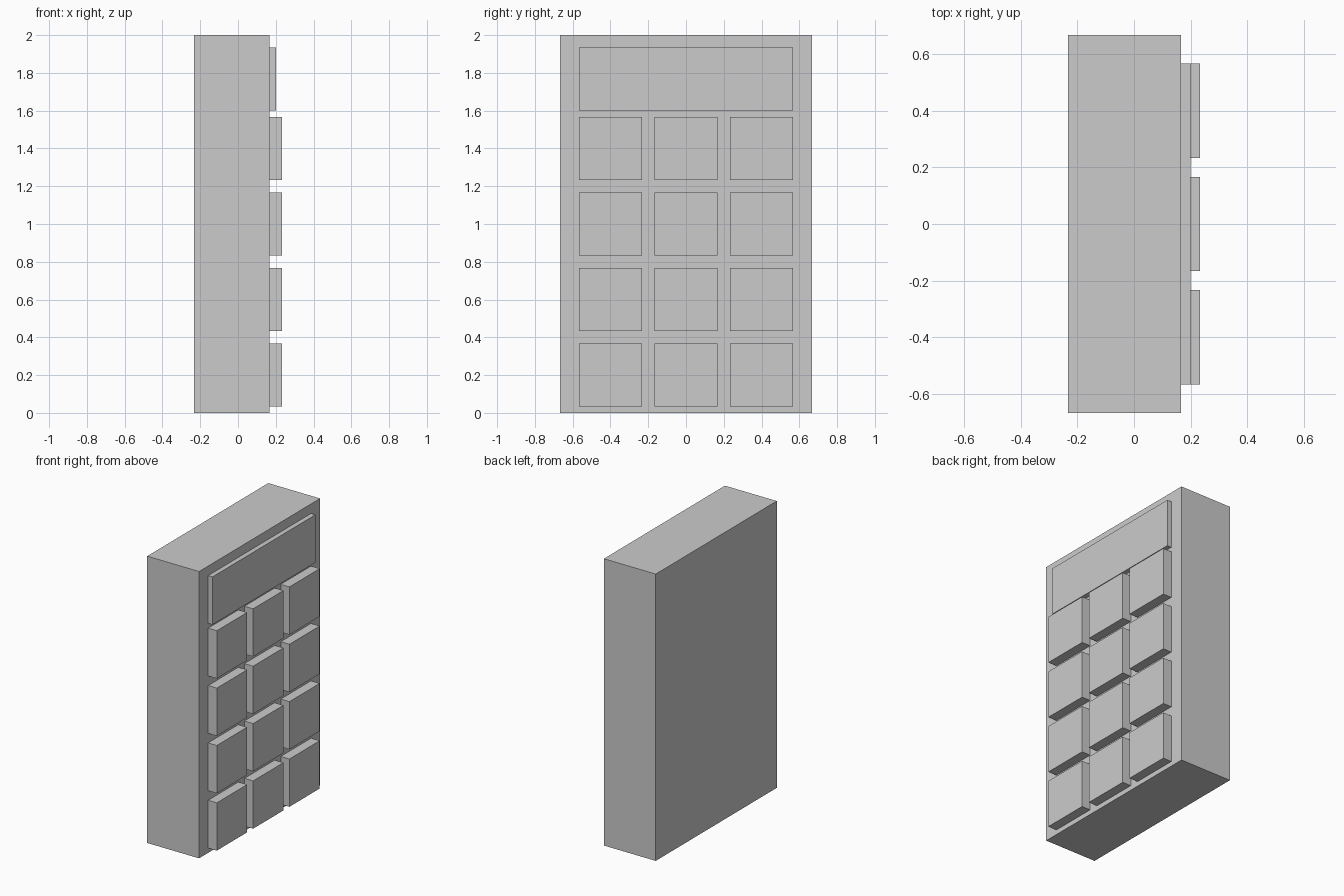
import bpy

if "Cube" in bpy.data.objects:
    bpy.data.objects.remove(bpy.data.objects["Cube"])

U = 1 / 30  # base module of the design


def box(name, x, y, z):
    """Axis-aligned box from (min, max) ranges given in modules."""
    bpy.ops.mesh.primitive_cube_add(size=1)
    ob = bpy.context.object
    ob.name = name
    for v in ob.data.vertices:
        v.co = [U * r[1 if c > 0 else 0] for c, r in zip(v.co, (x, y, z))]
    return ob


# Thick housing slab
box("housing", (-7, 5), (-20, 20), (0, 60))

# Shallow display panel above the keys
box("display_panel", (5, 6), (-17, 17), (48, 58))

# Keypad: four rows of three raised square keys
for row in range(4):
    for col in range(3):
        y0, z0 = -17 + 12 * col, 1 + 12 * row
        box(f"key_{row + 1}_{col + 1}", (5, 7), (y0, y0 + 10), (z0, z0 + 10))
